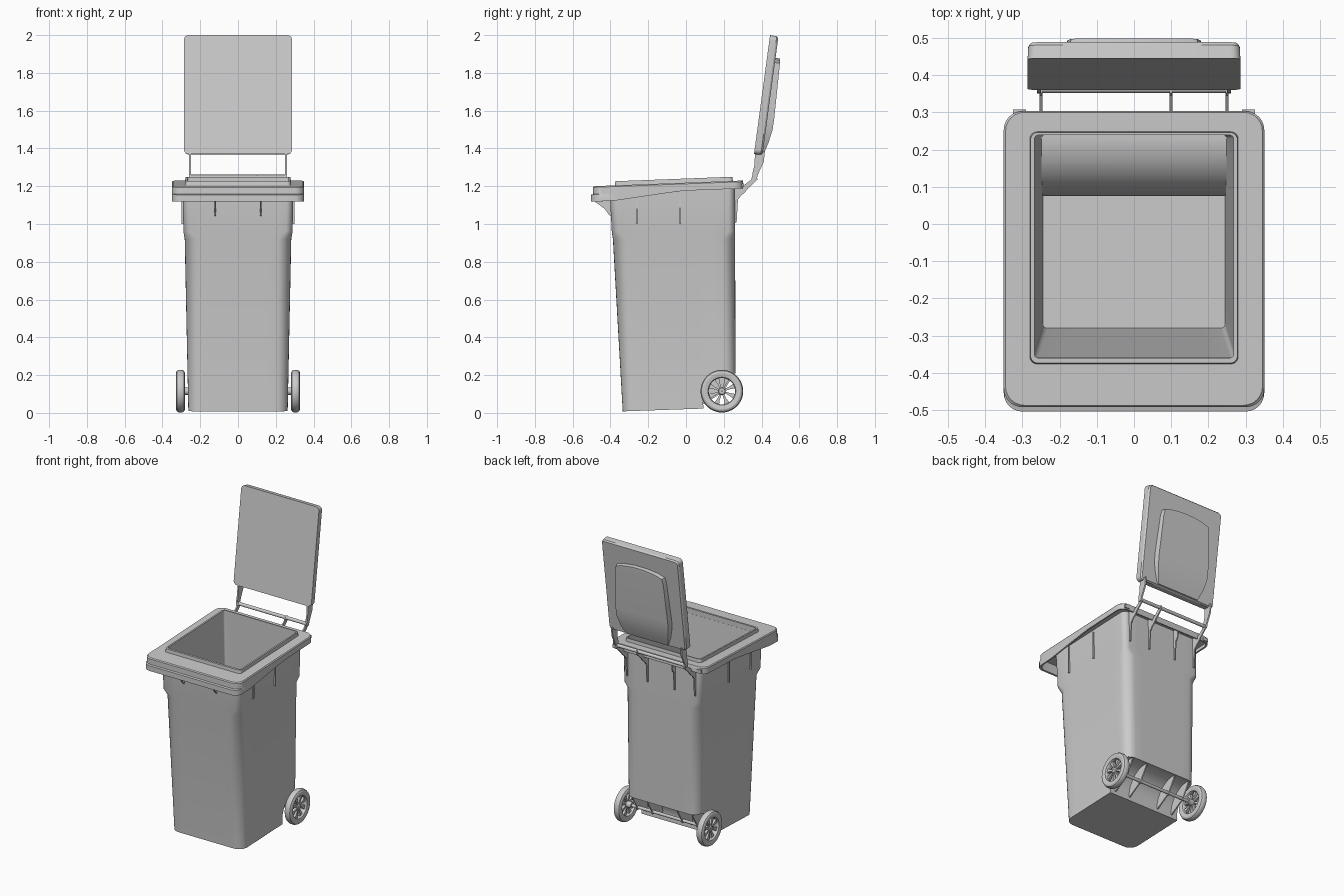
import bpy, bmesh, math
from mathutils import Vector, Matrix

if "Cube" in bpy.data.objects:
    bpy.data.objects.remove(bpy.data.objects["Cube"])


def finish(name, verts, faces, mat=None):
    me = bpy.data.meshes.new(name)
    me.from_pydata([tuple(v) for v in verts], [], faces)
    bm = bmesh.new()
    bm.from_mesh(me)
    bmesh.ops.remove_doubles(bm, verts=bm.verts, dist=1e-6)
    bmesh.ops.recalc_face_normals(bm, faces=bm.faces)
    bm.to_mesh(me)
    bm.free()
    if mat:
        me.transform(mat)
    ob = bpy.data.objects.new(name, me)
    bpy.context.collection.objects.link(ob)
    return ob


def loft(name, rings, cyclic=False, mat=None):
    n, k = len(rings[0]), len(rings)
    verts = [p for r in rings for p in r]
    faces = []
    for i in range(k if cyclic else k - 1):
        a, b = i * n, ((i + 1) % k) * n
        faces += [(a + j, a + (j + 1) % n, b + (j + 1) % n, b + j) for j in range(n)]
    if not cyclic:
        faces += [tuple(range(n)), tuple(range((k - 1) * n, k * n))]
    return finish(name, verts, faces, mat)


def ring(hx, y0, y1, r, z, seg=6, m=8):
    """Rounded rectangle; z is a number or a function of y."""
    zf = z if callable(z) else (lambda y: z)
    corners = []
    for cx, cy, a in ((hx - r, y1 - r, 0), (-hx + r, y1 - r, 90),
                      (-hx + r, y0 + r, 180), (hx - r, y0 + r, 270)):
        corners.append([Vector((cx + r * math.cos(math.radians(a + 90 * i / seg)),
                                cy + r * math.sin(math.radians(a + 90 * i / seg)))) for i in range(seg + 1)])
    pts = []
    for i, c in enumerate(corners):
        nxt = corners[(i + 1) % 4][0]
        pts += c + [c[-1].lerp(nxt, j / m) for j in range(1, m)]
    return [(p.x, p.y, zf(p.y)) for p in pts]


def lathe_x(name, prof, cy, cz, seg=40):
    """Closed (x, radius) profile turned around an axis parallel to x."""
    rings = []
    for i in range(seg):
        a = 2 * math.pi * i / seg
        rings.append([(x, cy + r * math.cos(a), cz + r * math.sin(a)) for x, r in prof])
    return loft(name, rings, True)


def rod(name, x0, x1, r, cy, cz, seg=16):
    rings = [[(x, cy + r * math.cos(2 * math.pi * i / seg), cz + r * math.sin(2 * math.pi * i / seg))
              for i in range(seg)] for x in (x0, x1)]
    return loft(name, rings)


def plate(name, prof, x, t=0.008):
    return loft(name, [[(x + s * t / 2, y, z) for y, z in prof] for s in (-1, 1)])


def box(name, x0, x1, y0, y1, z0, z1, mat=None):
    return loft(name, [[(x0, y0, z), (x1, y0, z), (x1, y1, z), (x0, y1, z)] for z in (z0, z1)], mat=mat)


def boolean(ob, cutter, op='DIFFERENCE'):
    m = ob.modifiers.new('bool', 'BOOLEAN')
    m.object, m.operation, m.solver = cutter, op, 'EXACT'
    bpy.context.view_layer.objects.active = ob
    bpy.ops.object.modifier_apply(modifier=m.name)
    bpy.data.objects.remove(cutter)


def top(d):
    return lambda y: 1.20 + 0.038 * (y + 0.49) + d


def skirt(y):
    if y < -0.4:
        return 1.12
    if y < -0.03:
        return 1.12 + 0.055 * (y + 0.4) / 0.37
    return 1.175 + 0.015 * (y + 0.03) / 0.33


# Tapered hollow body with a wheel arch at the back
body = loft('bin_body', [
    ring(0.263, -0.335, 0.263, 0.06, lambda y: 0.008 + 0.035 * (y + 0.335)),
    ring(0.282, -0.387, 0.26, 0.07, 0.92),
    ring(0.289, -0.393, 0.26, 0.035, 0.96),
    ring(0.293, -0.405, 0.257, 0.035, top(-0.012))])
boolean(body, rod('arch_cutter', -0.5, 0.5, 0.15, 0.24, 0.06, 64))
boolean(body, box('arch_cutter_low', -0.5, 0.5, 0.092, 0.5, -0.1, 0.06))
cavity = loft('cavity', [ring(0.245, -0.28, 0.24, 0.012, 0.038), ring(0.273, -0.368, 0.242, 0.012, 1.32)])
boolean(cavity, rod('inner_arch', -0.5, 0.5, 0.165, 0.24, 0.06, 64))
boolean(body, cavity)

# Sloping rim with raised lip and hollow skirt
loft('rim', [
    ring(0.268, -0.36, 0.239, 0.012, top(-0.04)),
    ring(0.268, -0.36, 0.239, 0.012, top(0.022)),
    ring(0.278, -0.374, 0.246, 0.02, top(0.022)),
    ring(0.280, -0.376, 0.248, 0.02, top(0)),
    ring(0.345, -0.487, 0.300, 0.05, top(0)),
    ring(0.350, -0.492, 0.303, 0.05, top(-0.006)),
    ring(0.350, -0.492, 0.303, 0.05, top(-0.042)),
    ring(0.350, -0.504, 0.303, 0.05, lambda y: max(skirt(y), top(-0.045)(y))),
    ring(0.350, -0.504, 0.303, 0.05, skirt),
    ring(0.340, -0.490, 0.294, 0.045, skirt),
    ring(0.340, -0.485, 0.294, 0.045, top(-0.02)),
    ring(0.285, -0.395, 0.252, 0.03, top(-0.02))], True)

# Stiffening ribs under the rim: front, sides, back
for x in (-0.12, 0.12):
    plate('front_rib', [(-0.39, 1.04), (-0.405, 1.045), (-0.43, 1.08), (-0.485, 1.12), (-0.485, 1.17), (-0.39, 1.17)], x)
for s in (-1, 1):
    for y in (-0.26, -0.03):
        box('side_rib', *sorted((s * 0.28, s * 0.299)), y - 0.004, y + 0.004, 1.0, 1.18)
    box('rim_stop', *sorted((s * 0.29, s * 0.325)), 0.29, 0.308, 1.195, 1.215)
for x in (-0.25, -0.1, 0.1, 0.25):
    plate('back_rib', [(0.25, 1.0), (0.268, 1.01), (0.275, 1.13), (0.292, 1.15), (0.292, 1.21), (0.25, 1.21)], x)

# Hinge brackets, hinge rod and lid arms
for x in (-0.25, 0.1, 0.25):
    plate('hinge_bracket', [(0.25, 1.12), (0.31, 1.165), (0.33, 1.19), (0.378, 1.235), (0.375, 1.26),
                            (0.352, 1.26), (0.345, 1.235), (0.30, 1.20), (0.25, 1.20)], x)
rod('hinge_rod', -0.258, 0.258, 0.011, 0.363, 1.25)
for x in (-0.255, 0.255):
    plate('lid_arm', [(0.366, 1.385), (0.418, 1.385), (0.412, 1.33), (0.38, 1.26), (0.375, 1.238),
                      (0.35, 1.238), (0.352, 1.27), (0.362, 1.31)], x, 0.01)

# Lid, built flat (x, length, thickness) and tilted upright
d = Vector((0, 0.085, 0.63)).normalized()
n = Vector((0, d.z, -d.y))
M = Matrix(((1, 0, 0, 0), (0, d.y, n.y, 0.36), (0, d.z, n.z, 1.37), (0, 0, 0, 1)))
L = 0.636


def bulge(name, inset, w0):
    rows = []
    for u, hx, w in ((0.012 + inset, 0.162, 0.052), (0.07, 0.182, 0.068), (0.14, 0.198, 0.08), (0.2, 0.2, 0.081),
                     (0.46, 0.186, 0.073), (0.495 - inset, 0.177, 0.072), (0.51 - inset, 0.13, 0.071),
                     (0.52 - inset, 0.05, 0.07)):
        o, i = hx - inset, hx - inset - 0.008
        rows.append([(-o, u, w0), (o, u, w0), (i, u, w - inset), (-i, u, w - inset)])
    return loft(name, rows, mat=M)


lid = loft('lid', [ring(0.286, 0, L, 0.025, 0, m=2), ring(0.284, 0.002, L - 0.002, 0.025, 0.036, m=2),
                   ring(0.277, 0.009, L - 0.009, 0.02, 0.045, m=2)], mat=M)
boolean(lid, bulge('bulge_outer', 0, 0.02), 'UNION')
boolean(lid, loft('lid_cavity', [ring(0.277, 0.009, L - 0.009, 0.018, -0.02, m=2),
                                 ring(0.275, 0.011, L - 0.011, 0.018, 0.037, m=2)], mat=M))
boolean(lid, bulge('bulge_inner', 0.01, 0.025))

# Side grips recessed into the lid edges
for s in (-1, 1):
    boolean(lid, box('grip_cutter', *sorted((s * 0.255, s * 0.32)), 0.465, 0.565, 0.02, 0.1, mat=M))
    box('grip_floor', *sorted((s * 0.246, s * 0.284)), 0.458, 0.572, 0.012, 0.02, mat=M)
    box('grip_wall', *sorted((s * 0.246, s * 0.255)), 0.458, 0.572, 0.02, 0.04, mat=M)
    for u in (0.458, 0.565):
        box('grip_end', *sorted((s * 0.255, s * 0.278)), u, u + 0.007, 0.02, 0.04, mat=M)

# Axle, its supports and the spoked wheels
CY, CZ = 0.19, 0.115
rod('axle', -0.31, 0.31, 0.01, CY, CZ)
for x in (-0.22, -0.11, 0.11, 0.22):
    plate('axle_support', [(0.088, 0.045), (0.092, 0.1), (0.13, 0.165), (0.19, 0.206), (0.25, 0.215),
                           (0.245, 0.19), (0.205, 0.125), (0.2, 0.1), (0.18, 0.1), (0.14, 0.075)], x)
for s in (-1, 1):
    lathe_x('wheel_tyre', [(s * x, r) for x, r in (
        (0.285, 0.074), (0.282, 0.085), (0.281, 0.098), (0.286, 0.108), (0.296, 0.113), (0.313, 0.113),
        (0.323, 0.108), (0.328, 0.098), (0.327, 0.085), (0.324, 0.074), (0.317, 0.07), (0.292, 0.07))], CY, CZ)
    lathe_x('wheel_hub', [(s * x, r) for x, r in (
        (0.262, 0.009), (0.262, 0.02), (0.315, 0.02), (0.32, 0.016), (0.32, 0.002))], CY, CZ, 20)
    for i in range(8):
        R = (Matrix.Translation((0, CY, CZ)) @ Matrix.Rotation(math.radians(45 * i + 22.5), 4, 'X'))
        loft('wheel_spoke', [[(s * 0.296, -h, r), (s * 0.314, -h, r), (s * 0.314, h, r), (s * 0.296, h, r)]
                             for r, h in ((0.015, 0.005), (0.045, 0.007), (0.073, 0.014))], mat=R)

# Smooth curved surfaces, keep creases sharp
for ob in bpy.context.scene.objects:
    ob.select_set(True)
bpy.context.view_layer.objects.active = body
bpy.ops.object.shade_smooth_by_angle(angle=math.radians(30))
